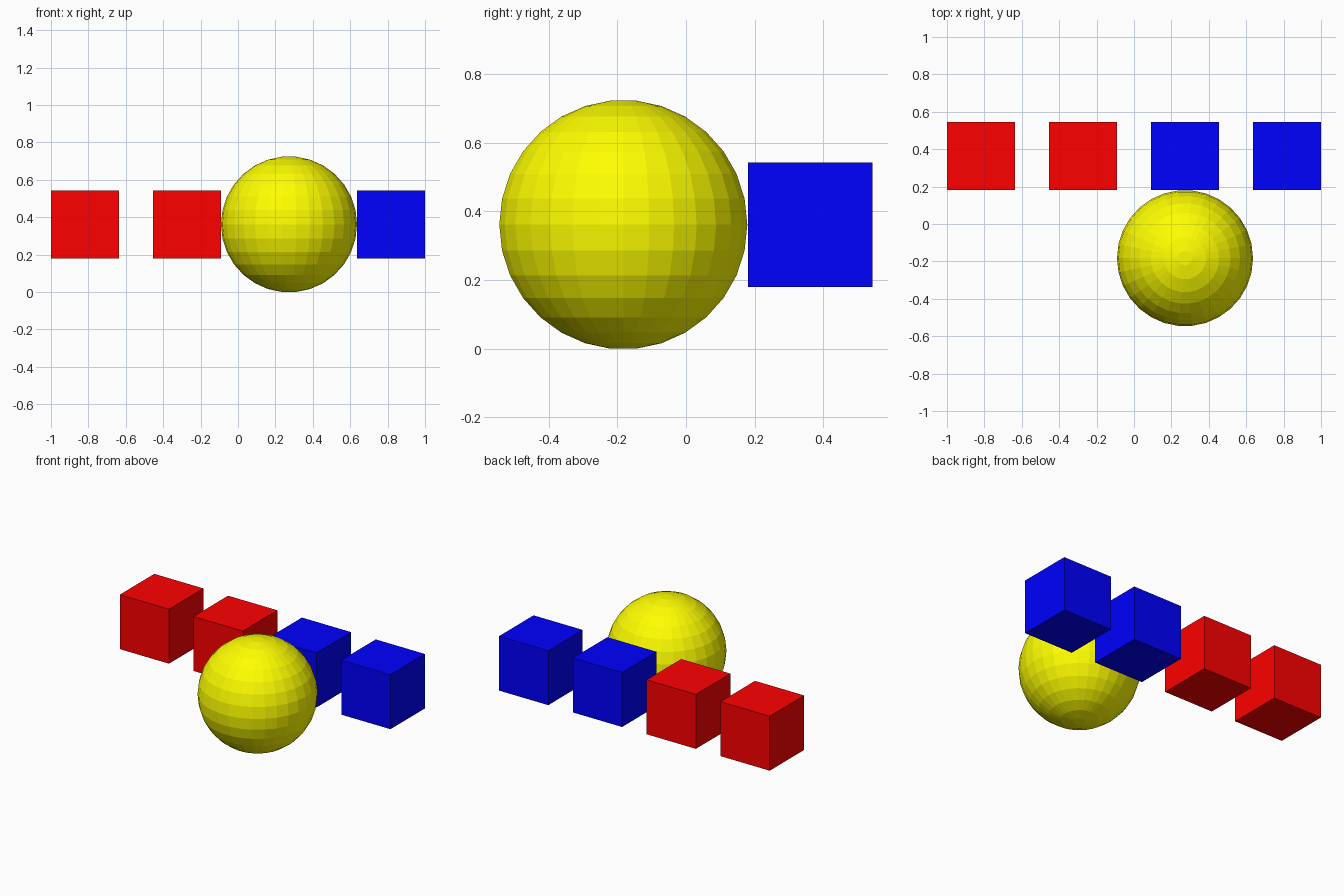
import bpy, bmesh
from math import sin, cos, pi

if "Cube" in bpy.data.objects:
    bpy.data.objects.remove(bpy.data.objects["Cube"])

U = 2 / 11            # base unit: cubes are 2U wide with 1U gaps
SEG, RINGS = 30, 15   # faceted ball resolution
R = 2 * U
ZC = R * cos(pi / (2 * RINGS))   # ball rests on its flat cap
DY = -0.001                      # recentre in y


def material(name, rgb):
    m = bpy.data.materials.new(name)
    m.diffuse_color = (*rgb, 1)
    m.use_nodes = True
    m.node_tree.nodes["Principled BSDF"].inputs["Base Color"].default_value = m.diffuse_color
    return m


def add_object(name, bm, loc, mat):
    bmesh.ops.recalc_face_normals(bm, faces=bm.faces)
    me = bpy.data.meshes.new(name)
    bm.to_mesh(me)
    bm.free()
    me.materials.append(mat)
    ob = bpy.data.objects.new(name, me)
    ob.location = loc
    bpy.context.collection.objects.link(ob)
    return ob


red = material("red", (1, 0, 0))
blue = material("blue", (0, 0, 1))
yellow = material("yellow", (1, 1, 0))

# Row of four cubes along the back
for i, (name, mat) in enumerate([("red_cube_outer", red), ("red_cube_inner", red),
                                 ("blue_cube_inner", blue), ("blue_cube_outer", blue)]):
    bm = bmesh.new()
    bmesh.ops.create_cube(bm, size=2 * U)
    add_object(name, bm, ((-4.5 + 3 * i) * U, 2 * U + DY, ZC), mat)

# Faceted ball with small flat caps instead of pole points
bm = bmesh.new()
rings = []
for i in range(RINGS):
    p = pi * (i + 0.5) / RINGS
    rings.append([bm.verts.new((R * sin(p) * cos(2 * pi * j / SEG),
                                R * sin(p) * sin(2 * pi * j / SEG),
                                R * cos(p))) for j in range(SEG)])
for a, b in zip(rings, rings[1:]):
    for j in range(SEG):
        k = (j + 1) % SEG
        bm.faces.new((a[j], b[j], b[k], a[k]))
bm.faces.new(rings[0])
bm.faces.new(rings[-1])
add_object("yellow_ball", bm, (1.5 * U, -U + DY, ZC), yellow)
